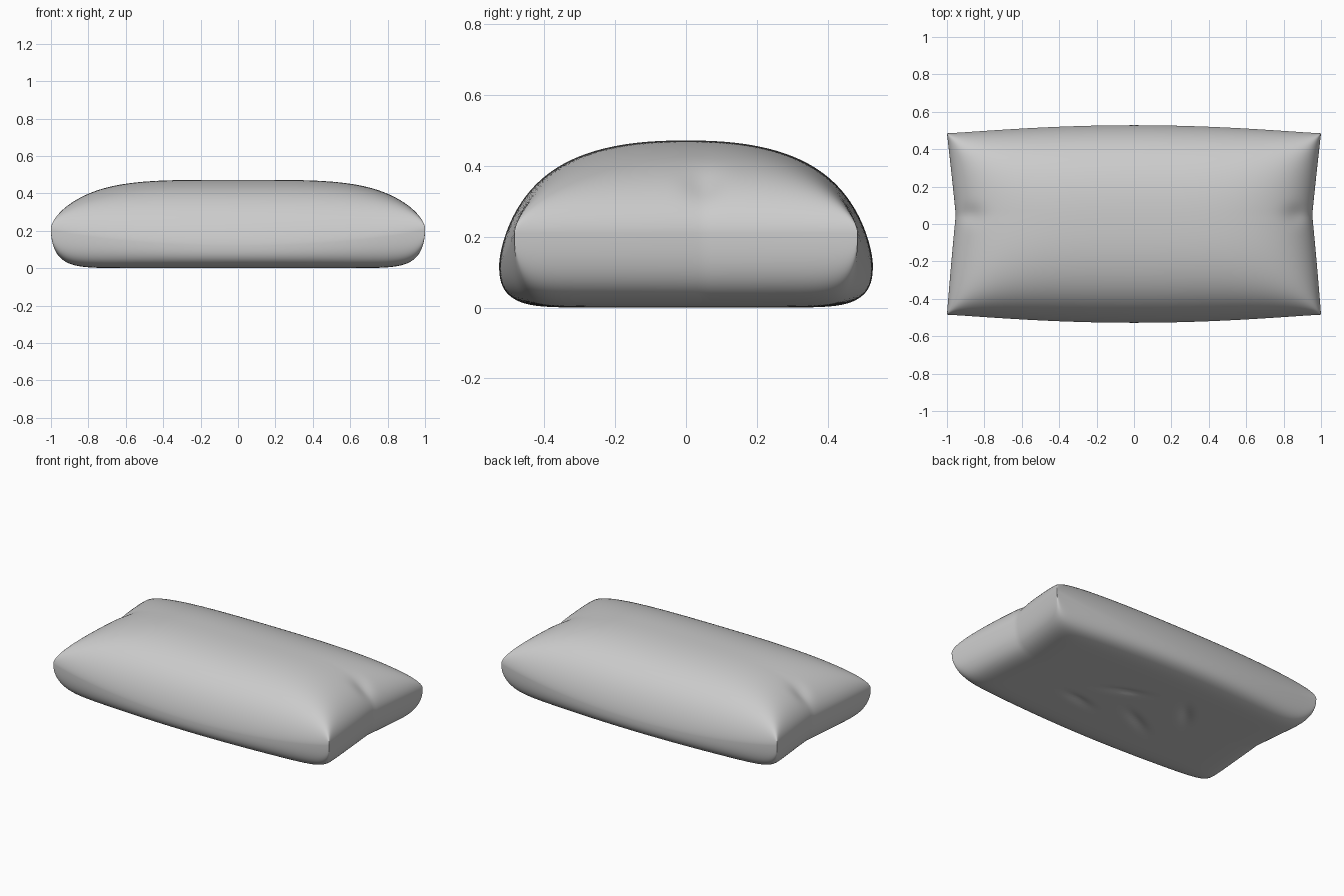
import bpy, bmesh, math

if "Cube" in bpy.data.objects:
    bpy.data.objects.remove(bpy.data.objects["Cube"])

NX, NY = 128, 88


def bulge(t, p, a):
    return max(1 - abs(t) ** p, 0.0) ** a


def soft_min(a, b, n):
    if a < 1e-5 or b < 1e-5:
        return 0.0
    return (a ** -n + b ** -n - 1) ** (-1 / n)


def crease(x, y, cx, cy, angle, length, width):
    dx, dy = x - cx, y - cy
    along = dx * math.cos(angle) + dy * math.sin(angle)
    across = dy * math.cos(angle) - dx * math.sin(angle)
    return math.exp(-(along / length) ** 2 - (across / width) ** 2)


# Small wrinkles pressed into the underside: x, y, angle, length, width
WRINKLES = [(-0.12, -0.12, 0.5, 0.12, 0.03), (0.15, 0.1, -0.4, 0.12, 0.03),
            (-0.3, 0.12, 0.9, 0.1, 0.03), (0.3, -0.15, 0.2, 0.1, 0.03)]


def point(i, j, top):
    u = math.sin((2 * i / NX - 1) * math.pi / 2)
    v = math.sin((2 * j / NY - 1) * math.pi / 2)
    # Outline: ends pinched inward, long sides bowed outward
    pinch = abs(v - 0.1 * (1 - v * v))
    x = u * (0.953 + 0.047 * pinch)
    y = v * (0.485 + 0.043 * (1 - u * u) ** 1.2)
    # Seam sags along the middle of the long sides
    seam = 0.21 - 0.09 * bulge(u, 2, 0.8) * abs(v) ** 4
    if top:
        h = soft_min(bulge(u, 4.2, 0.55), bulge(v, 2.4, 0.6), 3)
        z = seam + (0.472 - seam) * h
        # Fold running up from the middle of each end
        z -= 0.03 * crease(abs(x), y, 0.89, 0.05, 0, 0.07, 0.05) * bulge(u, 8, 1)
    else:
        h = soft_min(bulge(u, 14, 0.38), bulge(v, 12, 0.4), 1.5)
        z = seam * (1 - h)
        z += sum(0.014 * crease(x, y, *w) for w in WRINKLES) * h
    return x, y, z


# Pillow: upper and lower sheets welded along the seam
bm = bmesh.new()
for top in (True, False):
    g = [[bm.verts.new(point(i, j, top)) for j in range(NY + 1)]
         for i in range(NX + 1)]
    for i in range(NX):
        for j in range(NY):
            q = [g[i][j], g[i + 1][j], g[i + 1][j + 1], g[i][j + 1]]
            bm.faces.new(q if top else q[::-1])
seam_verts = [v for v in bm.verts if v.is_boundary]
bmesh.ops.remove_doubles(bm, verts=seam_verts, dist=1e-5)
bmesh.ops.recalc_face_normals(bm, faces=bm.faces)
for f in bm.faces:
    f.smooth = True
mesh = bpy.data.meshes.new("pillow")
bm.to_mesh(mesh)
bm.free()
pillow = bpy.data.objects.new("pillow", mesh)
bpy.context.collection.objects.link(pillow)
